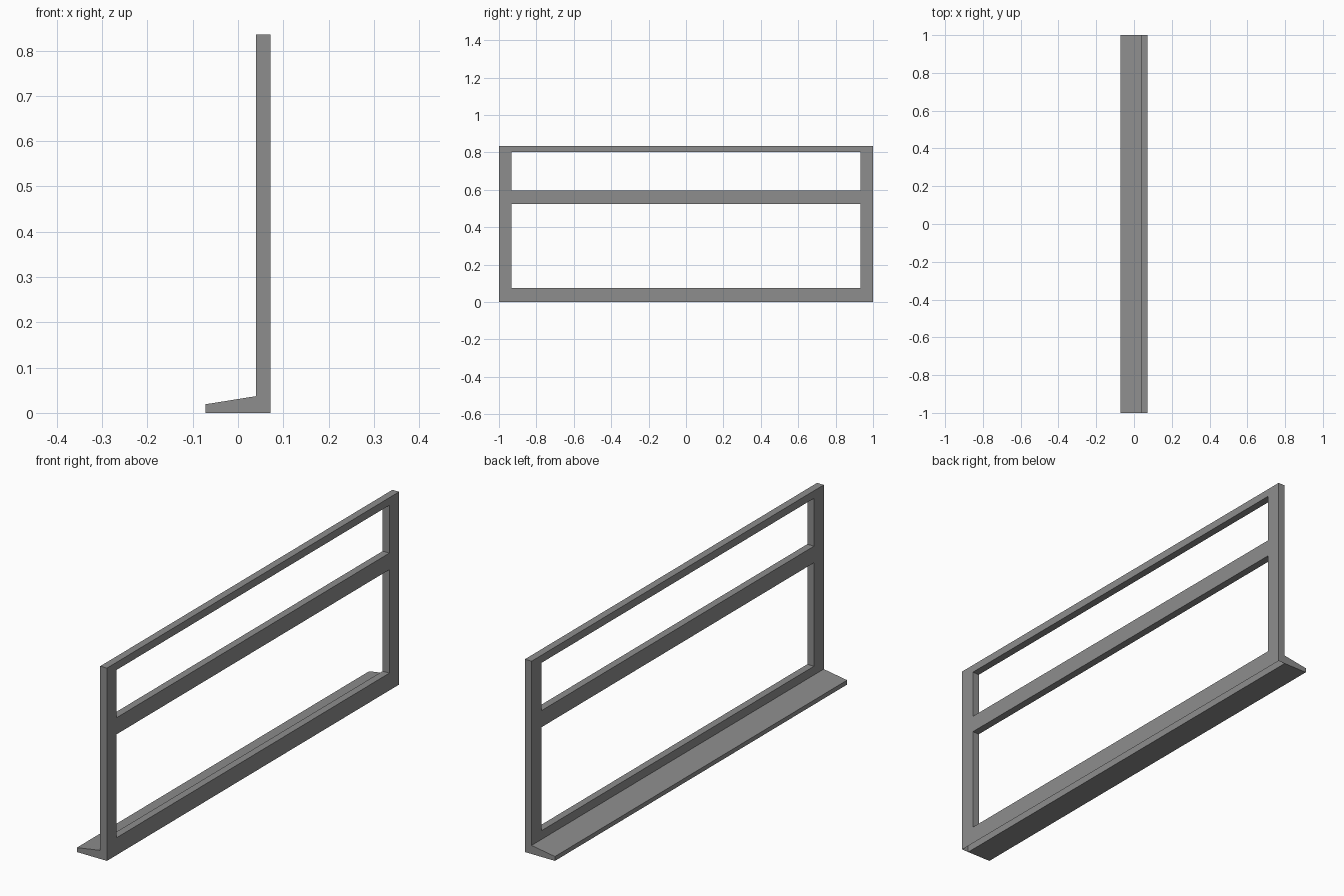
import bpy
import bmesh

if "Cube" in bpy.data.objects:
    bpy.data.objects.remove(bpy.data.objects["Cube"])

grey = bpy.data.materials.new("mid_grey")
grey.diffuse_color = (0.27, 0.27, 0.27, 1.0)
grey.use_nodes = True
grey.node_tree.nodes["Principled BSDF"].inputs["Base Color"].default_value = grey.diffuse_color


def finish(name, bm):
    """Weld, orient and link a mesh part."""
    bmesh.ops.remove_doubles(bm, verts=bm.verts[:], dist=1e-5)
    bmesh.ops.recalc_face_normals(bm, faces=bm.faces[:])
    mesh = bpy.data.meshes.new(name)
    bm.to_mesh(mesh)
    bm.free()
    mesh.materials.append(grey)
    obj = bpy.data.objects.new(name, mesh)
    bpy.context.collection.objects.link(obj)
    return obj


def face(bm, points):
    bm.faces.new([bm.verts.new(p) for p in points])


X_BACK, X_MID, X_FRONT = -0.072, 0.04, 0.072

# Window frame: two stiles and three rails around two openings
ys = [-1.0, -0.933, 0.933, 1.0]
zs = [0.0, 0.075, 0.523, 0.595, 0.802, 0.835]
openings = {(1, 1), (1, 3)}
solid = {(i, j) for i in range(3) for j in range(5)} - openings

bm = bmesh.new()
for i, j in sorted(solid):
    y0, y1, z0, z1 = ys[i], ys[i + 1], zs[j], zs[j + 1]
    for x in (X_MID, X_FRONT):
        face(bm, [(x, y0, z0), (x, y1, z0), (x, y1, z1), (x, y0, z1)])
    # Reveals and outer edges, wherever the neighbour is empty
    sides = {
        (i - 1, j): ((y0, z0), (y0, z1)),
        (i + 1, j): ((y1, z0), (y1, z1)),
        (i, j - 1): ((y0, z0), (y1, z0)),
        (i, j + 1): ((y0, z1), (y1, z1)),
    }
    for cell, (a, b) in sides.items():
        if cell in solid or cell[1] < 0:  # the underside is left open
            continue
        face(bm, [(X_MID, *a), (X_FRONT, *a), (X_FRONT, *b), (X_MID, *b)])
finish("window_frame", bm)

# Sloping sill: profile extended along y, open where it meets the frame
profile = [(X_MID, 0.0), (X_BACK, 0.0), (X_BACK, 0.019), (X_MID, 0.037)]
bm = bmesh.new()
for y in (-1.0, 1.0):
    face(bm, [(x, y, z) for x, z in profile])
for (xa, za), (xb, zb) in zip(profile, profile[1:]):
    face(bm, [(xa, -1, za), (xb, -1, zb), (xb, 1, zb), (xa, 1, za)])
finish("sill", bm)
